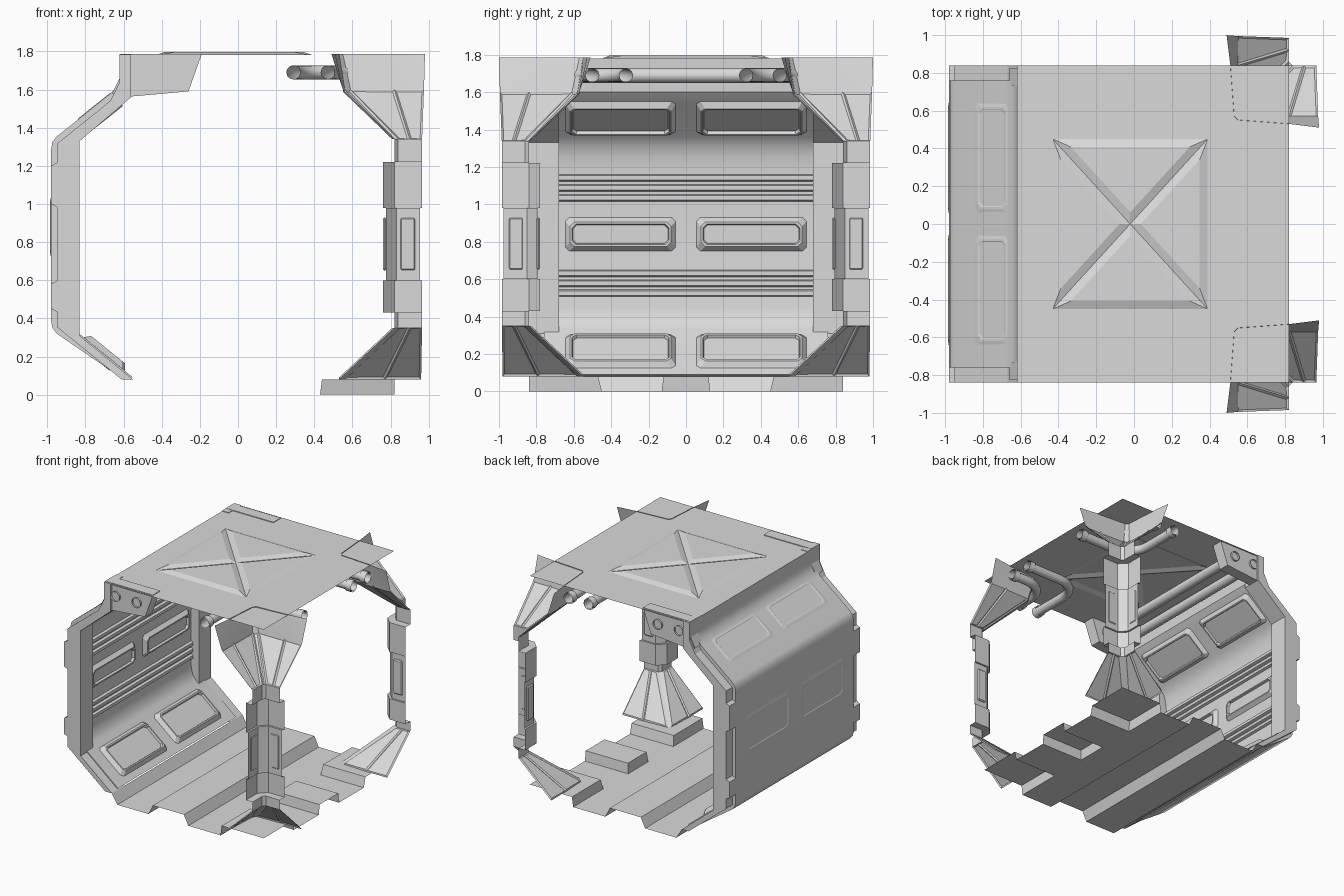
import bpy, bmesh, math
from mathutils import Vector

cube = bpy.data.objects.get("Cube")
if cube:
    bpy.data.objects.remove(cube)

SHADE = (0.7, 0.7, 0.7, 1)
grey = bpy.data.materials.new("light_grey")
grey.use_nodes = True
grey.diffuse_color = SHADE
grey.node_tree.nodes["Principled BSDF"].inputs["Base Color"].default_value = SHADE


def finish(name, bm, recalc=True, smooth=35):
    if recalc:
        bmesh.ops.recalc_face_normals(bm, faces=bm.faces)
    mesh = bpy.data.meshes.new(name)
    bm.to_mesh(mesh)
    bm.free()
    ob = bpy.data.objects.new(name, mesh)
    bpy.context.collection.objects.link(ob)
    mesh.materials.append(grey)
    bpy.ops.object.select_all(action='DESELECT')
    ob.select_set(True)
    bpy.context.view_layer.objects.active = ob
    bpy.ops.object.shade_smooth_by_angle(angle=math.radians(smooth))


def loft(bm, rings, closed=False):
    """Skin a list of equal-length point rings; returns faces and vertex rows."""
    rows = [[bm.verts.new(p) for p in r] for r in rings]
    n = len(rows[0])
    faces = []
    for a, b in zip(rows, rows[1:]):
        for i in range(n if closed else n - 1):
            j = (i + 1) % n
            faces.append(bm.faces.new((a[i], a[j], b[j], b[i])))
    return faces, rows


def prism(name, profile, y0, y1, smooth=35):
    """Solid x-z profile pushed along y."""
    bm = bmesh.new()
    _, rows = loft(bm, [[(x, y, z) for x, z in profile] for y in (y0, y1)], True)
    for r in rows:
        bm.faces.new(r)
    finish(name, bm, True, smooth)


def panel(name, centre, normal, y, width, height, depth):
    """Bevelled rectangular panel with a sunken middle."""
    n = Vector((normal[0], 0, normal[1])).normalized()
    up = Vector((-n.z, 0, n.x))
    c = Vector((centre[0], y, centre[1]))
    rings = []
    for inset, d in ((0, 0), (.025, depth), (.035, depth), (.04, depth * .4)):
        w, h = width / 2 - inset, height / 2 - inset
        k = .022
        pts = [(w - k, h), (w, h - k), (w, k - h), (w - k, -h),
               (k - w, -h), (-w, k - h), (-w, h - k), (k - w, h)]
        rings.append([c + Vector((0, a, 0)) + up * b + n * d for a, b in pts])
    bm = bmesh.new()
    _, rows = loft(bm, rings, True)
    bm.faces.new(rows[-1])
    bm.faces.new(rows[0])
    finish(name, bm, True, 5)


def pipe(name, points, radius):
    cu = bpy.data.curves.new(name, 'CURVE')
    cu.dimensions = '3D'
    cu.bevel_depth = radius
    cu.bevel_resolution = 4
    sp = cu.splines.new('POLY')
    sp.points.add(len(points) - 1)
    for p, q in zip(sp.points, points):
        p.co = (*q, 1)
    sp.use_smooth = True
    ob = bpy.data.objects.new(name, cu)
    cu.materials.append(grey)
    bpy.context.collection.objects.link(ob)


# Wall shell: outer skin then inner skin
outer = [(-.62, 1.78), (-.62, 1.66), (-.64, 1.61), (-.68, 1.57), (-.95, 1.354),
         (-.973, 1.325), (-.98, 1.28), (-.98, .39), (-.973, .35), (-.95, .32), (-.6, .08)]
inner = [(-.55, .09), (-.85, .335), (-.885, .38), (-.9, .45), (-.9, 1.18),
         (-.893, 1.25), (-.875, 1.31), (-.84, 1.36), (-.62, 1.54), (-.57, 1.6), (-.56, 1.78)]
prism("wall_shell", outer + inner, -.76, .76)

# End frames: a slim hoop with outer collars, and an overhead bracket
hoop = [(-.56, 1.784), (-.62, 1.784), (-.62, 1.64), (-.67, 1.54), (-.95, 1.315),
        (-.95, .355), (-.61, .08), (-.55, .08), (-.83, .31), (-.83, 1.33), (-.56, 1.56)]
bracket = [(-.62, 1.786), (-.62, 1.66), (-.66, 1.58), (-.6, 1.56), (-.26, 1.59), (-.19, 1.786)]
for s, side in ((-1, "front"), (1, "back")):
    prism(side + "_wall_frame", hoop, s * .84, s * .68, 20)
    prism(side + "_overhead_bracket", bracket, s * .825, s * .73, 20)
    for z0, z1 in ((.43, .6), (.98, 1.22)):
        prism(side + "_frame_collar", [(-.94, z0), (-.98, z0 + .02),
                                       (-.98, z1 - .02), (-.94, z1)], s * .84, s * .75, 5)

# Wall panels, inside and out
kinds = (("upper_inner", (-.715, 1.463), (.62, -.78), .28, .03),
         ("middle_inner", (-.9, .84), (1, 0), .18, .03),
         ("lower_inner", (-.7, .213), (.63, .776), .28, .03),
         ("upper_outer", (-.75, 1.512), (-.62, .78), .25, .005),
         ("middle_outer", (-.98, .88), (-1, 0), .32, .005),
         ("lower_outer", (-.755, .195), (-.6, -.8), .25, .005))
for label, centre, normal, height, depth in kinds:
    for s in (-1, 1):
        panel(label + "_panel", centre, normal, s * .35, .59, height, depth)

# Horizontal ribs on the inside of the wall
for base in (.525, 1.035):
    for i in range(3):
        z = base + i * .053
        prism("wall_rib", [(-.91, z - .022), (-.88, z - .012),
                           (-.88, z + .012), (-.91, z + .022)], -.7, .7, 5)

# Floor: ridged sheet, then the stepped strip with three raised pads
bm = bmesh.new()
ridge = [(-.55, .08), (-.5, 0), (-.22, 0), (-.18, .08), (.1, .08), (.14, 0), (.43, 0)]
loft(bm, [[(x, y, z) for x, z in ridge] for y in (-.84, .84)])
half = [(-.84, .08), (-.47, .08), (-.45, 0), (-.13, 0), (-.12, .08)]
steps = half + [(-y, z) for y, z in reversed(half)]
loft(bm, [[(x + (.01 if z else 0) * (x < .5), y, z) for y, z in steps] for x in (.82, .43)])
for a, b, c, d in ((-.84, -.84, -.47, -.45), (-.12, -.13, .12, .13), (.47, .45, .84, .84)):
    bm.faces.new([bm.verts.new(p) for p in
                  ((.44, a, .08), (.43, b, 0), (.43, d, 0), (.44, c, .08))])
bmesh.ops.remove_doubles(bm, verts=bm.verts, dist=.001)
for f in bm.faces:
    f.normal_update()
    if f.normal.z < -.01:
        f.normal_flip()
finish("floor", bm, False, 10)

# Ceiling with four raised triangular fields forming a cross
bm = bmesh.new()
corners = ((-1, -1), (1, -1), (1, 1), (-1, 1))
rim = [bm.verts.new((.11 + .71 * a, .84 * b, 1.78)) for a, b in corners]
mid = [bm.verts.new((-.02 + .41 * a, .45 * b, 1.78)) for a, b in corners]
hub = bm.verts.new((-.02, 0, 1.78))
fields = []
for i in range(4):
    j = (i + 1) % 4
    bm.faces.new((rim[i], rim[j], mid[j], mid[i]))
    fields.append(bm.faces.new((mid[i], mid[j], hub)))
bm.normal_update()
bmesh.ops.inset_individual(bm, faces=fields, thickness=.042, depth=.016, use_even_offset=True)
finish("ceiling", bm, False, 5)

# Corner columns: half cross-sections, mirrored across the diagonal
top = [(-.33, .16), (-.31, 0), (-.29, -.27)]
flare = [(-.27, .155), (-.27, 0), (-.26, -.23)]
neck = [(0, .145), (0, .08), (0, .02)]
collar = [(-.06, .145), (-.06, .05), (-.06, 0)]
core = [(-.045, .135), (-.045, .06), (-.045, .01)]
foot = [(-.29, .14), (-.29, -.05), (-.28, -.26)]
levels = ((1.785, top), (1.6, flare), (1.34, neck), (1.22, neck), (1.22, collar),
          (.98, collar), (.98, core), (.6, core), (.6, collar), (.43, collar),
          (.43, neck), (.35, neck), (.08, foot))
for s, side in ((-1, "front"), (1, "back")):
    bm = bmesh.new()
    rings = []
    for z, h in levels:
        section = h + [(v, u) for u, v in reversed(h)]
        rings.append([(.82 + u, s * (.84 + v), z) for u, v in section])
    faces, _ = loft(bm, rings)
    for f in faces:
        f.normal_update()
        if f.normal.dot(Vector((-1, -s, 0))) < 0:
            f.normal_flip()
    big = [f for f in faces if f.calc_area() > .015 and
           (1.34 < f.calc_center_median().z < 1.6 or f.calc_center_median().z < .34)]
    bmesh.ops.inset_individual(bm, faces=big, thickness=.015, depth=.008)
    finish(side + "_column", bm, False, 25)

    # Slim plates on the column core
    for along_x in (False, True):
        bm = bmesh.new()
        bmesh.ops.create_cube(bm, size=1)
        u, v = (.07, -.05) if along_x else (-.05, .07)
        size = (.08, .02, .28) if along_x else (.02, .08, .28)
        bmesh.ops.scale(bm, vec=size, verts=bm.verts)
        bmesh.ops.translate(bm, vec=(.82 + u, s * (.84 + v), .79), verts=bm.verts)
        bmesh.ops.bevel(bm, geom=bm.edges[:], offset=.008, segments=1, affect='EDGES')
        finish(side + "_column_plate", bm)

    # Two bent pipes beneath the ceiling, with end collars
    for x, y in ((.29, .32), (.47, .5)):
        r = .2
        arc = [(x + r - r * math.cos(t), s * (y + r - r * math.sin(t)), 1.69)
               for t in (math.pi / 16 * k for k in range(9))]
        pipe(side + "_bent_pipe", [(x, s * .84, 1.69)] + arc + [(.82, s * y, 1.69)], .037)
        pipe(side + "_pipe_collar", [(x, s * .84, 1.69), (x, s * .79, 1.69)], .046)
        pipe(side + "_pipe_collar", [(.82, s * y, 1.69), (.77, s * y, 1.69)], .046)

# Straight pipes through the wall brackets
for x in (-.52, -.33):
    pipe("wall_pipe", [(x, -.84, 1.69), (x, .84, 1.69)], .04)
